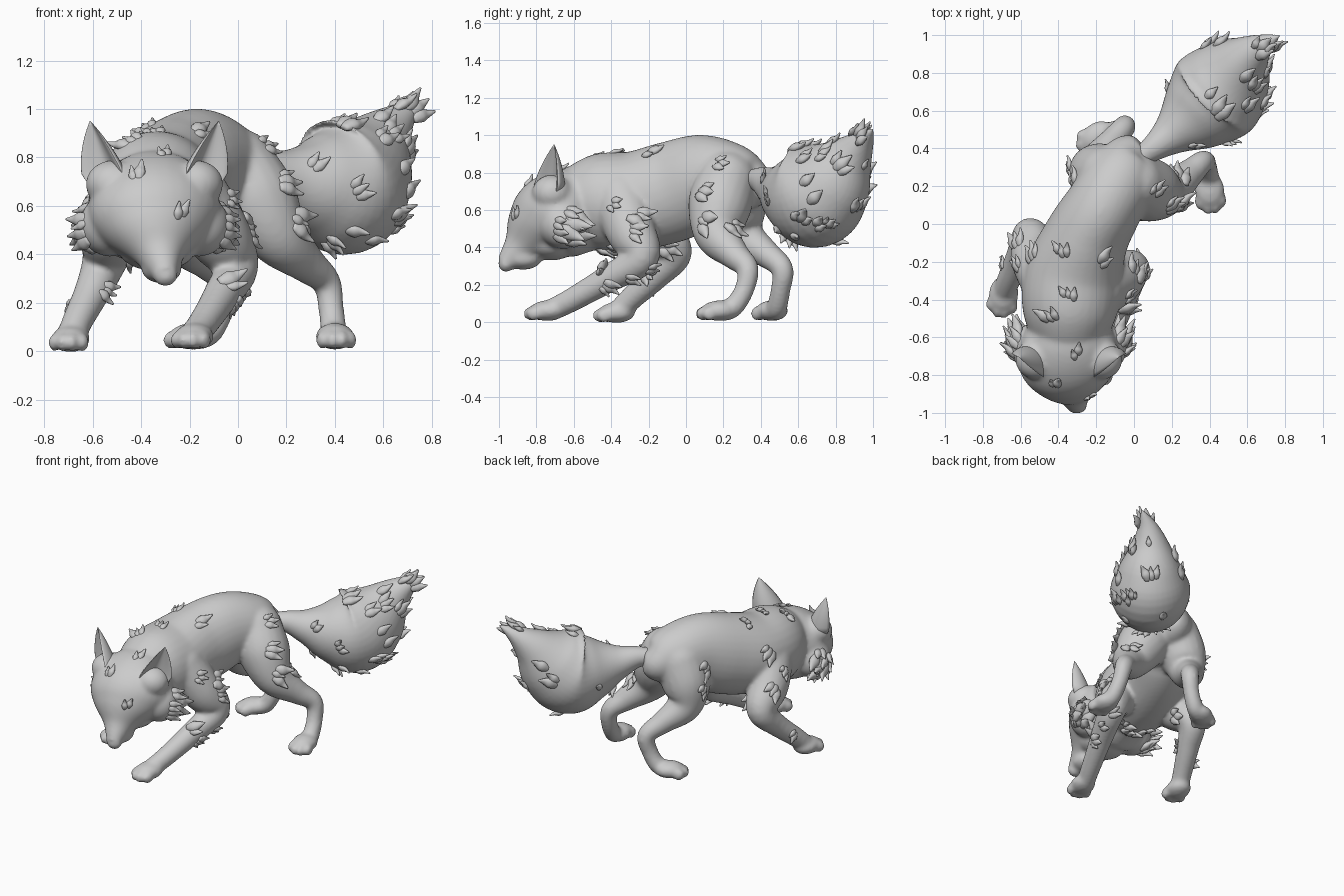
import bpy, bmesh, math, random
from mathutils import Vector, Matrix
from mathutils.bvhtree import BVHTree

if "Cube" in bpy.data.objects:
    bpy.data.objects.remove(bpy.data.objects["Cube"])

random.seed(4)
X, Z = Vector((1, 0, 0)), Vector((0, 0, 1))


def tube(bm, pts, ref=X, sub=6, seg=20):
    """Sweep an ellipse through (x, y, z, r_side, r_up) control points."""
    p = [q if len(q) == 5 else (*q, q[3]) for q in pts]
    p = [p[0]] + p + [p[-1]]
    path = []
    for i in range(1, len(p) - 2):
        for k in range(sub + (i == len(p) - 3)):
            t = k / sub
            path.append([0.5 * (2 * b + (c - a) * t + (2 * a - 5 * b + 4 * c - d) * t * t
                                + (3 * b - a - 3 * c + d) * t ** 3)
                         for a, b, c, d in zip(p[i - 1], p[i], p[i + 1], p[i + 2])])
    rings = []
    for i, q in enumerate(path):
        a, b = path[max(i - 1, 0)], path[min(i + 1, len(path) - 1)]
        tan = (Vector(b[:3]) - Vector(a[:3])).normalized()
        side = tan.cross(ref).normalized()
        up = side.cross(tan)
        rx, rz = max(q[3], 0.001), max(q[4], 0.001)
        rings.append([bm.verts.new(Vector(q[:3]) + side * rx * math.cos(u) + up * rz * math.sin(u))
                      for u in (2 * math.pi * j / seg for j in range(seg))])
    for r, s in zip(rings, rings[1:]):
        for j in range(seg):
            k = (j + 1) % seg
            bm.faces.new((r[j], r[k], s[k], s[j]))
    bm.faces.new(rings[0][::-1])
    bm.faces.new(rings[-1])


def ball(bm, loc, size, turn=0):
    m = Matrix.Translation(loc) @ Matrix.Rotation(turn, 4, 'Z') @ Matrix.Diagonal((*size, 1))
    bmesh.ops.create_icosphere(bm, subdivisions=3, radius=1, matrix=m)


def finish(bm, name, remesh=0, smooth=4):
    bmesh.ops.recalc_face_normals(bm, faces=bm.faces)
    me = bpy.data.meshes.new(name)
    bm.to_mesh(me)
    bm.free()
    ob = bpy.data.objects.new(name, me)
    bpy.context.collection.objects.link(ob)
    bpy.context.view_layer.objects.active = ob
    if remesh:
        m = ob.modifiers.new("blend", 'REMESH')
        m.mode, m.voxel_size = 'VOXEL', remesh
        bpy.ops.object.modifier_apply(modifier="blend")
        m = ob.modifiers.new("soften", 'SMOOTH')
        m.factor, m.iterations = 0.5, smooth
        bpy.ops.object.modifier_apply(modifier="soften")
    for f in ob.data.polygons:
        f.use_smooth = True
    return ob


def paw(bm, x, y, turn, z=0.0):
    """Foot pad with four toes, facing -y before the turn."""
    rot = Matrix.Rotation(turn, 3, 'Z')
    c = Vector((x, y, z))
    ball(bm, c + Vector((0, 0, 0.052)), (0.08, 0.10, 0.056), turn)
    for tx, ty in ((-0.06, -0.06), (-0.021, -0.09), (0.021, -0.09), (0.06, -0.06)):
        ball(bm, c + rot @ Vector((tx, ty, 0.036)), (0.025, 0.042, 0.038), turn)


# Torso
bm = bmesh.new()
tube(bm, [(-.345, -.64, .62, .18, .19), (-.34, -.47, .64, .25, .26), (-.32, -.27, .65, .26, .265),
          (-.25, -.07, .70, .225, .27), (-.16, .09, .755, .205, .25), (-.07, .25, .76, .19, .20),
          (-.01, .37, .74, .13, .13), (.04, .42, .745, .06, .06)], Z, seg=32)

# Head and muzzle
tube(bm, [(-.345, -.48, .60, .18, .21), (-.345, -.62, .59, .26, .24), (-.345, -.73, .56, .27, .22),
          (-.335, -.81, .49, .21, .17), (-.32, -.885, .40, .105, .10), (-.305, -.95, .335, .06, .062),
          (-.30, -.985, .312, .045, .042)], Z, seg=32)
ball(bm, (-.30, -.963, .312), (.052, .042, .046))
ball(bm, (-.315, -.87, .34), (.085, .10, .06))
ball(bm, (-.335, -.72, .42), (.16, .14, .09))
for s in (-1, 1):
    ball(bm, (-.345 + s * .185, -.655, .52), (.125, .13, .13))
    ball(bm, (-.345 + s * .17, -.715, .69), (.115, .11, .10))

# Legs: x, y, z, radius
legs = [
    [(-.43, -.32, .66, .16), (-.52, -.18, .50, .135), (-.55, -.06, .375, .095), (-.60, -.16, .25, .075),
     (-.66, -.29, .13, .064), (-.69, -.36, .06, .06)],
    [(-.21, -.35, .66, .16), (-.08, -.29, .48, .135), (-.01, -.24, .345, .095), (-.07, -.42, .23, .075),
     (-.14, -.61, .12, .064), (-.18, -.71, .07, .06)],
    [(.0, .22, .76, .16), (.08, .18, .62, .17), (.17, .17, .47, .125), (.285, .26, .36, .08),
     (.365, .33, .285, .06), (.385, .31, .17, .053), (.395, .25, .08, .056), (.40, .19, .06, .055)],
    [(-.13, .25, .74, .17), (-.19, .27, .60, .16), (-.20, .31, .46, .115), (-.12, .43, .365, .075),
     (-.05, .515, .285, .06), (-.07, .505, .17, .053), (-.12, .485, .08, .056), (-.18, .46, .06, .055)],
]
for leg in legs:
    tube(bm, leg)
    ball(bm, leg[0][:3], [leg[0][3]] * 3)
paw(bm, -.69, -.37, -.15)
paw(bm, -.18, -.74, -.25, .01)
paw(bm, .40, .18, .1, .01)
paw(bm, -.19, .46, -.95, .01)
body = finish(bm, "body", 0.0115, 14)

# Bushy tail
bm = bmesh.new()
tube(bm, [(.0, .33, .76, .05), (.10, .40, .76, .07), (.20, .475, .725, .115), (.315, .57, .69, .205),
          (.43, .68, .68, .265, .285), (.52, .785, .765, .215, .24), (.60, .88, .885, .125, .13),
          (.68, .945, .97, .065, .06), (.775, 1.0, 1.035, .004)], Z, seg=40)
tail = finish(bm, "tail", 0.011, 5)

# Cupped ears
for s, name in ((-1, "left_ear"), (1, "right_ear")):
    bm = bmesh.new()
    base = Vector((-.345 + s * .175, -.73, .66))
    tip = Vector((-.345 + s * .265, -.705, .95))
    wide, face = Vector((.8, s * .6, 0)), Vector((s * .6, -.8, 0))
    rings = []
    for i in range(17):
        t = i / 16
        w = 0.112 * (1 - t ** 1.9) * (.65 + .35 * min(1, t * 4)) + 0.002
        ring = []
        for j in range(32):
            sn, cs = math.sin(2 * math.pi * j / 32), math.cos(2 * math.pi * j / 32)
            depth = .95 * sn if sn < 0 else -.55 * sn ** 2 + .5 * (sn * cs) ** 2
            ring.append(bm.verts.new(base.lerp(tip, t) + wide * w * cs + face * w * (depth + .3)))
        rings.append(ring)
    for r, q in zip(rings, rings[1:]):
        for j in range(32):
            k = (j + 1) % 32
            bm.faces.new((r[j], r[k], q[k], q[j]))
    bm.faces.new(rings[0][::-1])
    bm.faces.new(rings[-1])
    finish(bm, name)


# Fur tufts snapped to a surface
def tuft(bm, tree, guess, flow, size, count=3, lift=.5):
    p, n, _, _ = tree.find_nearest(Vector(guess))
    flow = Vector(flow)
    flow = (flow - n * flow.dot(n)).normalized()
    side = n.cross(flow)
    for i in range(count):
        k = i - (count - 1) / 2
        s = size * random.uniform(.75, 1.15)
        d = (flow + side * k * .4 + n * lift).normalized()
        b = p + side * k * size * .4 + flow * size * random.uniform(-.25, .25)
        tube(bm, [(*(b - n * .15 * s - flow * .4 * s), .2 * s, .12 * s),
                  (*(b + d * .1 * s), .4 * s, .27 * s),
                  (*(b + d * .55 * s), .25 * s, .17 * s),
                  (*(b + d * s + n * .15 * s), .004, .004)], n, 3, 10)


dg = bpy.context.evaluated_depsgraph_get()
body_tree, tail_tree = BVHTree.FromObject(body, dg), BVHTree.FromObject(tail, dg)

bm = bmesh.new()
spots = [(-.35, -.38, .95), (-.46, -.50, .9), (-.17, -.20, .9), (-.38, -.15, .92), (-.56, -.15, .75),
         (-.60, -.22, .6), (-.58, -.12, .5), (.14, .17, .87), (.2, .1, .70), (.2, .12, .53),
         (.26, .28, .53), (.0, -.40, .64), (.03, -.25, .58), (.03, -.28, .48), (.0, -.3, .26),
         (.03, -.16, .27), (-.03, -.42, .20), (-.30, .22, .72), (-.33, .28, .60), (-.45, -.1, .4),
         (-.55, -.2, .25), (-.67, -.22, .18), (-.33, -.45, .36), (-.25, -.4, .38), (-.42, -.38, .36)]
for p in spots:
    tuft(bm, body_tree, p, (random.uniform(-.3, .3), 1, -.5), random.uniform(.055, .08), random.choice((2, 3, 3)), .2)
for p in ((-.42, -.85, .72), (-.26, -.87, .56), (-.3, -.7, .85)):
    tuft(bm, body_tree, p, (0, .5, 1), .06, 2, .2)
finish(bm, "body_tufts")

# Cheek ruff
bm = bmesh.new()
for s in (-1, 1):
    for z, y, size in ((.66, -.60, .07), (.58, -.54, .09), (.50, -.62, .10), (.43, -.52, .10), (.37, -.60, .09),
                       (.54, -.71, .07), (.44, -.70, .08), (.33, -.50, .08)):
        tuft(bm, body_tree, (-.345 + s * .36, y, z), (s * .8, 1, -.3), size, 2, .5)
finish(bm, "cheek_ruff")

# Tail tufts
bm = bmesh.new()
for i in range(26):
    c = Vector((.33, .60, .68)).lerp(Vector((.54, .81, .80)), random.random())
    d = Vector([random.gauss(0, 1) for _ in range(3)]).normalized() + Vector((.35, -.2, -.1))
    tuft(bm, tail_tree, c + d * .35, (.6, .55, .5), random.uniform(.055, .085), random.choice((1, 2, 3)), .3)
finish(bm, "tail_tufts")
